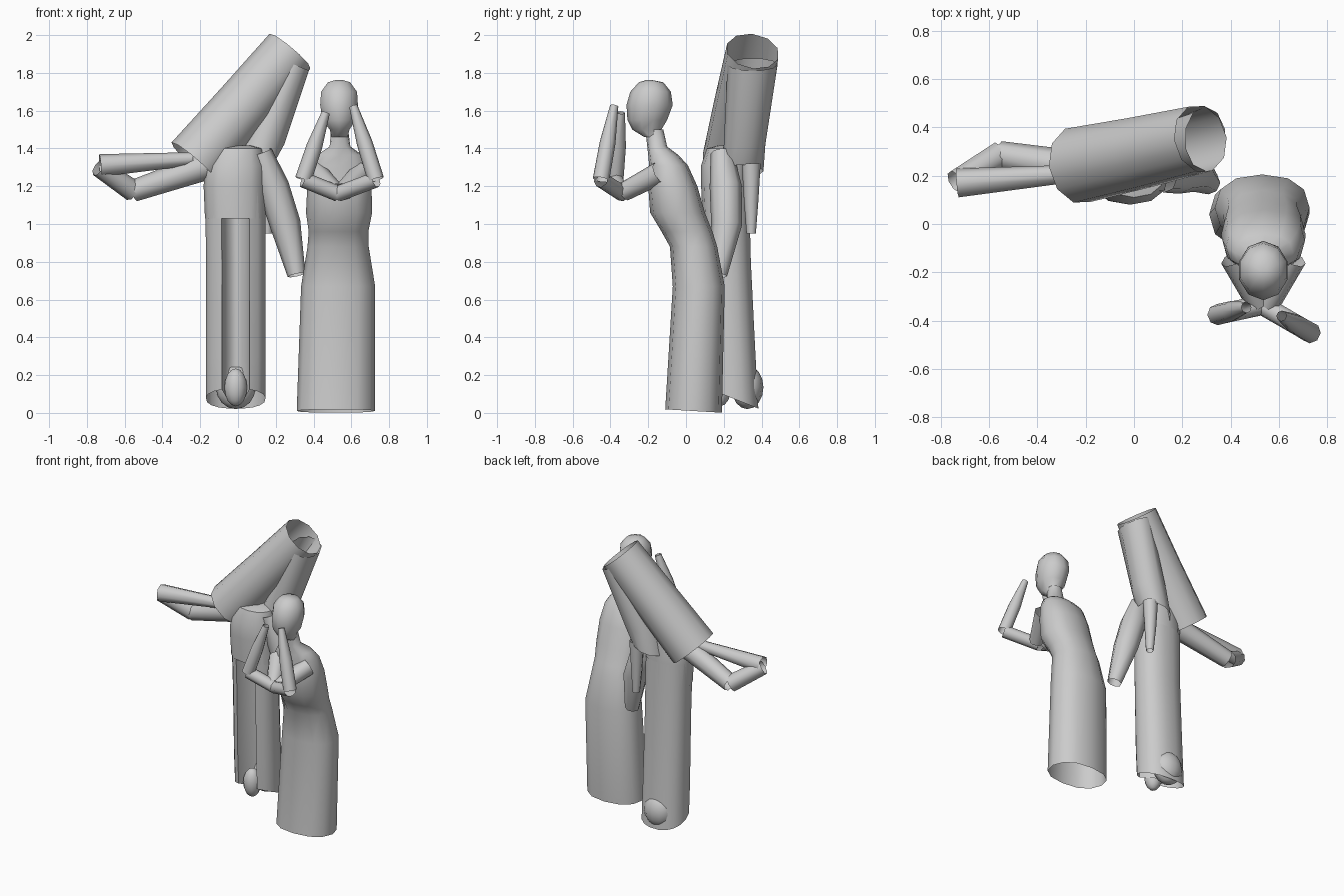
import bpy, math
from mathutils import Vector

cube = bpy.data.objects.get("Cube")
if cube:
    bpy.data.objects.remove(cube, do_unlink=True)

grey = bpy.data.materials.new("plain grey")
grey.use_nodes = True
COLOUR = (0.6, 0.6, 0.6, 1)
grey.diffuse_color = COLOUR
grey.node_tree.nodes["Principled BSDF"].inputs["Base Color"].default_value = COLOUR


def make(name, verts, faces, smooth=50):
    mesh = bpy.data.meshes.new(name)
    mesh.from_pydata(verts, [], faces)
    mesh.materials.append(grey)
    obj = bpy.data.objects.new(name, mesh)
    bpy.context.collection.objects.link(obj)
    bpy.ops.object.select_all(action='DESELECT')
    obj.select_set(True)
    bpy.context.view_layer.objects.active = obj
    bpy.ops.object.shade_smooth_by_angle(angle=math.radians(smooth))
    return obj


def bridge(rows, n, start=0):
    """Quads between consecutive closed rings of n points."""
    return [(start + r * n + i, start + r * n + (i + 1) % n,
             start + (r + 1) * n + (i + 1) % n, start + (r + 1) * n + i)
            for r in range(rows - 1) for i in range(n)]


def loft(name, rings, sides=10, groove=0, tilt=None, cap=False, power=1):
    """Level rings (x, y0, y1, z, half width). A groove angle folds the front
    inward; tilt maps ring index to its (x, y) slope; power under 1 squares it."""
    if groove:
        angles = [-math.pi / 2 + groove + 2 * (math.pi - groove) * i / (sides - 1)
                  for i in range(sides)]
    else:
        angles = [-math.pi / 2 + 2 * math.pi * i / sides for i in range(sides)]
    outline = [[math.copysign(abs(c) ** power, c) for c in (math.cos(a), math.sin(a))]
               for a in angles]
    if groove:
        outline += [(-0.2, 0.45), (0.2, 0.45)]
    verts = []
    for k, (x, y0, y1, z, rx) in enumerate(rings):
        sx, sy = (tilt or {}).get(k, (0, 0))
        for u, v in outline:
            dx, dy = rx * u, (y1 - y0) / 2 * v
            verts.append((x + dx, (y0 + y1) / 2 + dy, z + sx * dx + sy * dy))
    n = len(outline)
    faces = bridge(len(rings), n)
    if cap:
        faces.append(tuple(range((len(rings) - 1) * n, len(rings) * n)))
    return make(name, verts, faces, 100 if groove else 50)


def sleeves(name, paths, sides=8):
    """Open tubes, each along a path of (x, y, z, radius) points."""
    verts, faces = [], []
    for path in paths:
        start = len(verts)
        pts = [Vector(p[:3]) for p in path]
        for k, p in enumerate(pts):
            t = (pts[min(k + 1, len(pts) - 1)] - pts[max(k - 1, 0)]).normalized()
            u = t.cross(Vector((0, 1, 0.05))).normalized()
            v = t.cross(u)
            for i in range(sides):
                a = 2 * math.pi * i / sides
                verts.append(p + path[k][3] * (u * math.cos(a) + v * math.sin(a)))
        faces += bridge(len(pts), sides, start)
    return make(name, verts, faces)


# Small figure: leaning dress, open at the hem
loft("dress", [
    (0.518, -0.11, 0.19, 0.01, 0.207),
    (0.53, -0.07, 0.205, 0.67, 0.196),
    (0.53, -0.085, 0.165, 0.88, 0.162),
    (0.532, -0.13, 0.14, 0.96, 0.158),
    (0.535, -0.19, 0.10, 1.06, 0.175),
    (0.537, -0.20, 0.06, 1.2, 0.17),
    (0.535, -0.195, 0.01, 1.31, 0.155),
    (0.538, -0.20, -0.04, 1.365, 0.12),
    (0.54, -0.205, -0.10, 1.41, 0.055),
    (0.538, -0.215, -0.12, 1.5, 0.045)], 12, tilt={0: (0, -0.06)}, power=0.87)

# Head with a flat face and small chin
loft("head", [
    (0.538, -0.22, -0.13, 1.46, 0.045),
    (0.538, -0.285, -0.13, 1.5, 0.055),
    (0.535, -0.31, -0.10, 1.55, 0.092),
    (0.535, -0.315, -0.07, 1.63, 0.105),
    (0.535, -0.295, -0.08, 1.7, 0.1),
    (0.535, -0.25, -0.12, 1.75, 0.062),
    (0.535, -0.21, -0.18, 1.762, 0.02)], 10, cap=True)

# Folded arms with hands raised to the face
for side, elbow, hand in (("left", (0.73, -0.45, 1.235), (0.61, -0.38, 1.625)),
                          ("right", (0.345, -0.375, 1.235), (0.465, -0.345, 1.59))):
    s = 1 if side == "left" else -1
    sleeves(side + "_folded_arm", [
        [(0.535 + s * 0.12, -0.14, 1.27, 0.06), (0.535 + s * 0.02, -0.33, 1.17, 0.05)],
        [(0.53, -0.335, 1.16, 0.042), (*elbow, 0.042)],
        [(*elbow, 0.044), (*[(a + b) / 2 for a, b in zip(elbow, hand)], 0.042),
         (*hand, 0.022)]])

# Tall figure: robe folded in down the front, hem lower at the back
loft("robe", [
    (-0.012, 0.12, 0.385, 0.075, 0.158),
    (-0.012, 0.11, 0.37, 0.3, 0.158),
    (-0.012, 0.10, 0.345, 0.8, 0.157),
    (-0.015, 0.09, 0.335, 1.2, 0.16)], 16, groove=0.43, tilt={0: (0, -0.4)}, power=0.87)
loft("chest", [
    (-0.015, 0.088, 0.338, 1.03, 0.16),
    (-0.018, 0.08, 0.335, 1.2, 0.164),
    (-0.015, 0.08, 0.335, 1.31, 0.16),
    (0.0, 0.11, 0.33, 1.4, 0.13),
    (0.01, 0.17, 0.28, 1.415, 0.06)], 12, cap=True, power=0.9)

# Foot in the front fold and rounded heel behind
for name, y, size in (("front_foot", 0.18, (0.06, 0.06, 0.1)),
                      ("back_heel", 0.325, (0.105, 0.085, 0.115))):
    bpy.ops.mesh.primitive_uv_sphere_add(segments=12, ring_count=8,
                                         location=(-0.012, y, 0.135))
    ball = bpy.context.object
    ball.name = name
    ball.scale = size
    ball.data.materials.append(grey)
    bpy.ops.object.shade_smooth_by_angle(angle=math.radians(50))

# Great open tube on the shoulders and the column that carries it
sleeves("slanted_tube", [[(-0.23, 0.243, 1.325, 0.162), (0.03, 0.297, 1.625, 0.152),
                          (0.275, 0.353, 1.915, 0.142)]], 10)
loft("support_column", [
    (0.08, 0.19, 0.41, 1.28, 0.11),
    (0.13, 0.2, 0.42, 1.42, 0.12),
    (0.295, 0.22, 0.485, 1.845, 0.085)], 10, tilt={0: (0.3, 0), 2: (-0.4, 0)})
sleeves("hanging_tail", [[(0.15, 0.345, 1.32, 0.05), (0.15, 0.345, 1.12, 0.038),
                          (0.155, 0.345, 0.95, 0.025)]])

# Lowered arm and bent arm
sleeves("left_lowered_arm", [[(0.12, 0.19, 1.38, 0.06), (0.185, 0.21, 1.2, 0.085),
                              (0.25, 0.215, 1.0, 0.082), (0.31, 0.17, 0.73, 0.048)]])
sleeves("right_bent_arm", [
    [(-0.16, 0.22, 1.31, 0.075), (-0.555, 0.285, 1.175, 0.058)],
    [(-0.555, 0.285, 1.175, 0.058), (-0.738, 0.175, 1.3, 0.05)],
    [(-0.24, 0.21, 1.345, 0.035), (-0.73, 0.17, 1.31, 0.06)]])
